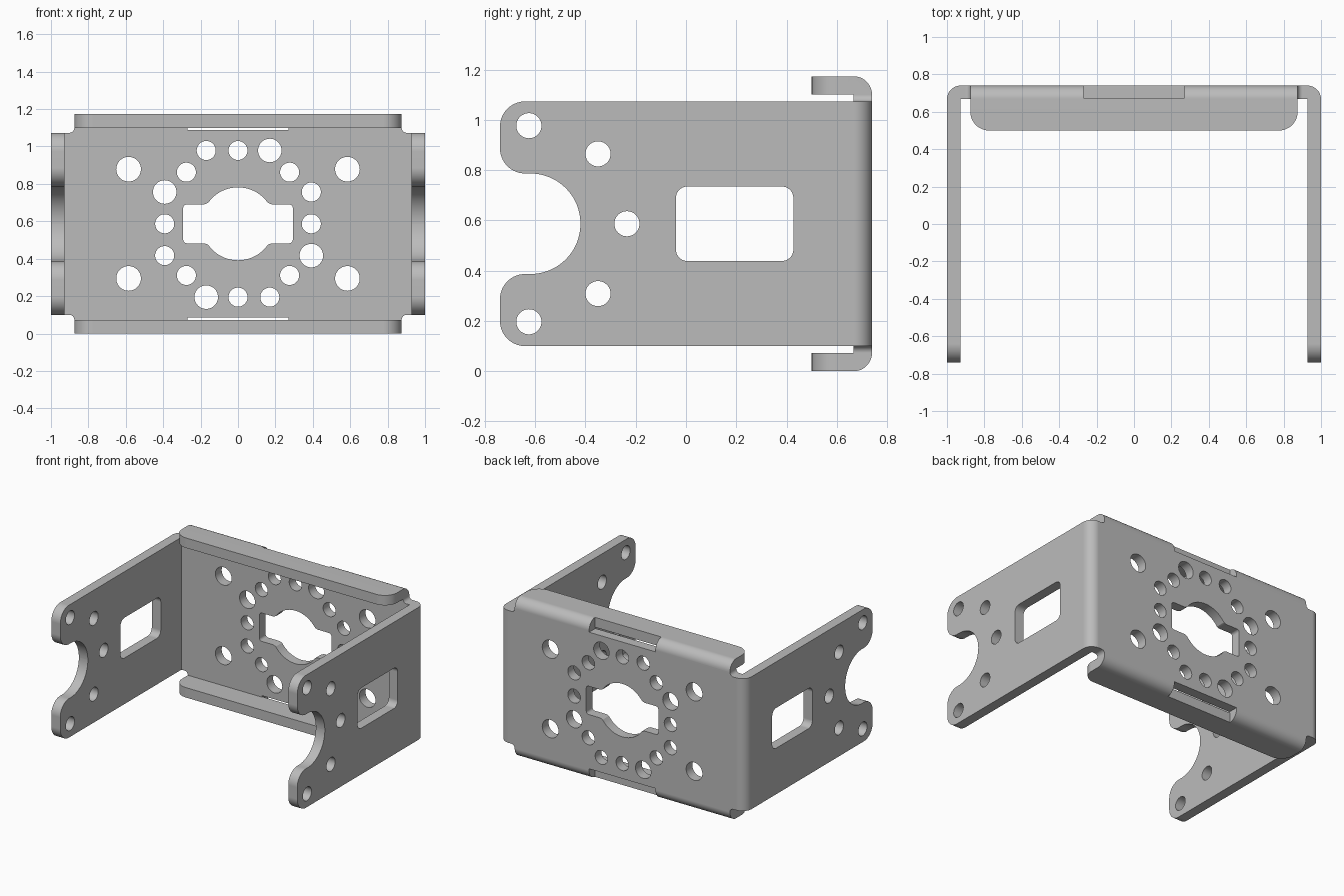
import bpy, bmesh
from math import sin, cos, tan, pi, radians
from mathutils import Vector

if "Cube" in bpy.data.objects:
    bpy.data.objects.remove(bpy.data.objects["Cube"])

T = 0.073          # sheet thickness, also outer bend radius
H = 0.5865         # half of the total height
ARM = 0.4865       # half height of the side arms
BACK = 0.74        # rear face
WEB = BACK - T     # inner face of the rear web
FLANGE = 0.875     # half width of the flanges


def rounded(corners, steps=12):
    """Outline from (a, b, radius) corners."""
    out = []
    for i, (a, b, r) in enumerate(corners):
        p = Vector((a, b))
        if r == 0:
            out.append(p)
            continue
        u = (Vector(corners[i - 1][:2]) - p).normalized()
        v = (Vector(corners[(i + 1) % len(corners)][:2]) - p).normalized()
        half = u.angle(v) / 2
        centre = p + (u + v).normalized() * (r / sin(half))
        start = p + u * (r / tan(half)) - centre
        sweep = pi - 2 * half
        turn = 1 if u.x * v.y - u.y * v.x < 0 else -1
        for k in range(steps + 1):
            t = turn * sweep * k / steps
            out.append(centre + Vector((start.x * cos(t) - start.y * sin(t),
                                        start.x * sin(t) + start.y * cos(t))))
    return out


def circle(a, b, r, n=40):
    return [(a + r * cos(2 * pi * k / n), b + r * sin(2 * pi * k / n)) for k in range(n)]


def box(a0, a1, b0, b1, r=0):
    return rounded([(a0, b0, r), (a1, b0, r), (a1, b1, r), (a0, b1, r)])


def add_prism(bm, outline, axis, lo, hi):
    place = {"x": lambda a, b: (lo, a, b), "y": lambda a, b: (a, lo, b),
             "z": lambda a, b: (a, b, lo)}[axis]
    face = bm.faces.new([bm.verts.new(place(a, b)) for a, b in outline])
    ext = bmesh.ops.extrude_face_region(bm, geom=[face])
    shift = Vector([hi - lo if c == axis else 0 for c in "xyz"])
    bmesh.ops.translate(bm, vec=shift,
                        verts=[g for g in ext["geom"] if isinstance(g, bmesh.types.BMVert)])


def solid(name, *prisms):
    bm = bmesh.new()
    for p in prisms:
        add_prism(bm, *p)
    bmesh.ops.recalc_face_normals(bm, faces=bm.faces)
    mesh = bpy.data.meshes.new(name)
    bm.to_mesh(mesh)
    bm.free()
    ob = bpy.data.objects.new(name, mesh)
    bpy.context.collection.objects.link(ob)
    return ob


def combine(body, tool, operation):
    """Apply a boolean and drop the tool."""
    mod = body.modifiers.new("combine", "BOOLEAN")
    mod.operation, mod.solver, mod.object = operation, "EXACT", tool
    bpy.context.view_layer.update()
    result = bpy.data.meshes.new_from_object(
        body.evaluated_get(bpy.context.evaluated_depsgraph_get()))
    body.modifiers.clear()
    body.data = result
    bpy.data.objects.remove(tool)


# Channel: rear web with two arms, trimmed to the arm outline
channel = rounded([(-1, -0.9, 0), (T - 1, -0.9, 0), (T - 1, WEB, 0), (1 - T, WEB, 0),
                   (1 - T, -0.9, 0), (1, -0.9, 0), (1, BACK, T), (-1, BACK, T)])
bracket = solid("mounting_bracket", (channel, "z", -H, H))
upper = [(0.9, ARM, 0), (-0.74, ARM, 0.1), (-0.74, 0.2, 0.1), (-0.42, 0.2, 0.199)]
outline = rounded(upper + [(a, -b, r) for a, b, r in reversed(upper)], 20)
combine(bracket, solid("arm_outline", (outline, "x", -1.2, 1.2)), "INTERSECT")

# Folded flanges with rounded front corners, and the relief fillets beside them
plan = rounded([(-FLANGE, 0.5, 0.1), (FLANGE, 0.5, 0.1), (FLANGE, 0.9, 0), (-FLANGE, 0.9, 0)])
for s in (1, -1):
    section = rounded([(0.4, s * (H - T), 0), (WEB, s * (H - T), 0), (WEB, s * 0.45, 0),
                       (BACK, s * 0.45, 0), (BACK, s * H, T), (0.4, s * H, 0)])
    flange = solid("flange", (section, "x", -1, 1))
    combine(flange, solid("flange_plan", (plan, "z", -1, 1)), "INTERSECT")
    combine(bracket, flange, "UNION")
    gap = H - T - ARM
    for m in (1, -1):
        x0, x1 = m * FLANGE, m * (FLANGE + gap)
        fillet = rounded([(m * 0.86, s * 0.45, 0), (x1, s * 0.45, 0), (x1, s * ARM, 0)])
        for k in range(1, 7):
            t = pi / 2 * k / 6
            fillet.append((x1 - m * gap * sin(t), s * (H - T - gap * cos(t))))
        fillet.append((m * 0.86, s * (H - T)))
        combine(bracket, solid("relief_fillet", (fillet, "y", WEB, BACK)), "UNION")

cuts = []
# Arm holes and window, through both arms
for y, z in ((-0.625, 0.39), (-0.625, -0.39), (-0.35, 0.278), (-0.35, -0.278), (-0.235, 0)):
    cuts.append((circle(y, z, 0.05), "x", -1.2, 1.2))
cuts.append((box(-0.04, 0.427, -0.148, 0.148, 0.045), "x", -1.2, 1.2))

# Web holes: four corners and a ring that repeats every quarter turn
web_holes = [(m * 0.585, s * 0.292, 0.066) for m in (1, -1) for s in (1, -1)]
for x, z, r in ((0.17, 0.392, 0.063), (-0.17, 0.392, 0.051), (0, 0.392, 0.051), (0.276, 0.276, 0.051)):
    for _ in range(4):
        web_holes.append((x, z, r))
        x, z = z, -x
cuts += [(circle(*h), "y", 0.6, 0.9) for h in web_holes]

# Central opening: a disc with a slot to either side
half = [(0.293, -0.104, 0.02), (0.293, 0.104, 0.02), (0.18, 0.104, 0)]
for k in range(23):
    t = radians(35 + 5 * k)
    half.append((0.195 * cos(t), 0.195 * sin(t), 0))
half.append((-0.18, 0.104, 0))
opening = half[:-1] + [half[-1]] + [(-x, -z, r) for x, z, r in half]
cuts.append((rounded(opening), "y", 0.6, 0.9))

# Slots across the flange bends
for s in (1, -1):
    lo, hi = sorted((s * 0.502, s * 0.7))
    cuts.append((box(-0.27, 0.27, lo, hi), "y", WEB + 0.006, 0.9))
    cuts.append((box(-0.27, 0.27, *sorted((s * 0.502, s * (H - T)))), "y", 0.64, WEB + 0.006))
# The inner strip is open already, so only the rear blocks are needed
cuts = [c for c in cuts if c[2] != 0.64]
web_strip = solid("slot_strip", *[(box(-0.27, 0.27, *sorted((s * 0.502, s * (H - T)))),
                                   "y", 0.64, 0.8) for s in (1, -1)])
combine(bracket, solid("hole_cutters", *cuts), "DIFFERENCE")
combine(bracket, web_strip, "DIFFERENCE")

# Single metal colour and smooth bends
metal = bpy.data.materials.new("grey_metal")
metal.use_nodes = True
colour = (0.5, 0.5, 0.5, 1)
metal.diffuse_color = colour
metal.node_tree.nodes["Principled BSDF"].inputs["Base Color"].default_value = colour
bracket.data.materials.clear()
bracket.data.materials.append(metal)
bracket.location.z = H
bpy.ops.object.select_all(action="DESELECT")
bracket.select_set(True)
bpy.context.view_layer.objects.active = bracket
bpy.ops.object.shade_smooth_by_angle(angle=radians(30))
weighted = bracket.modifiers.new("even_shading", "WEIGHTED_NORMAL")
weighted.keep_sharp = True
